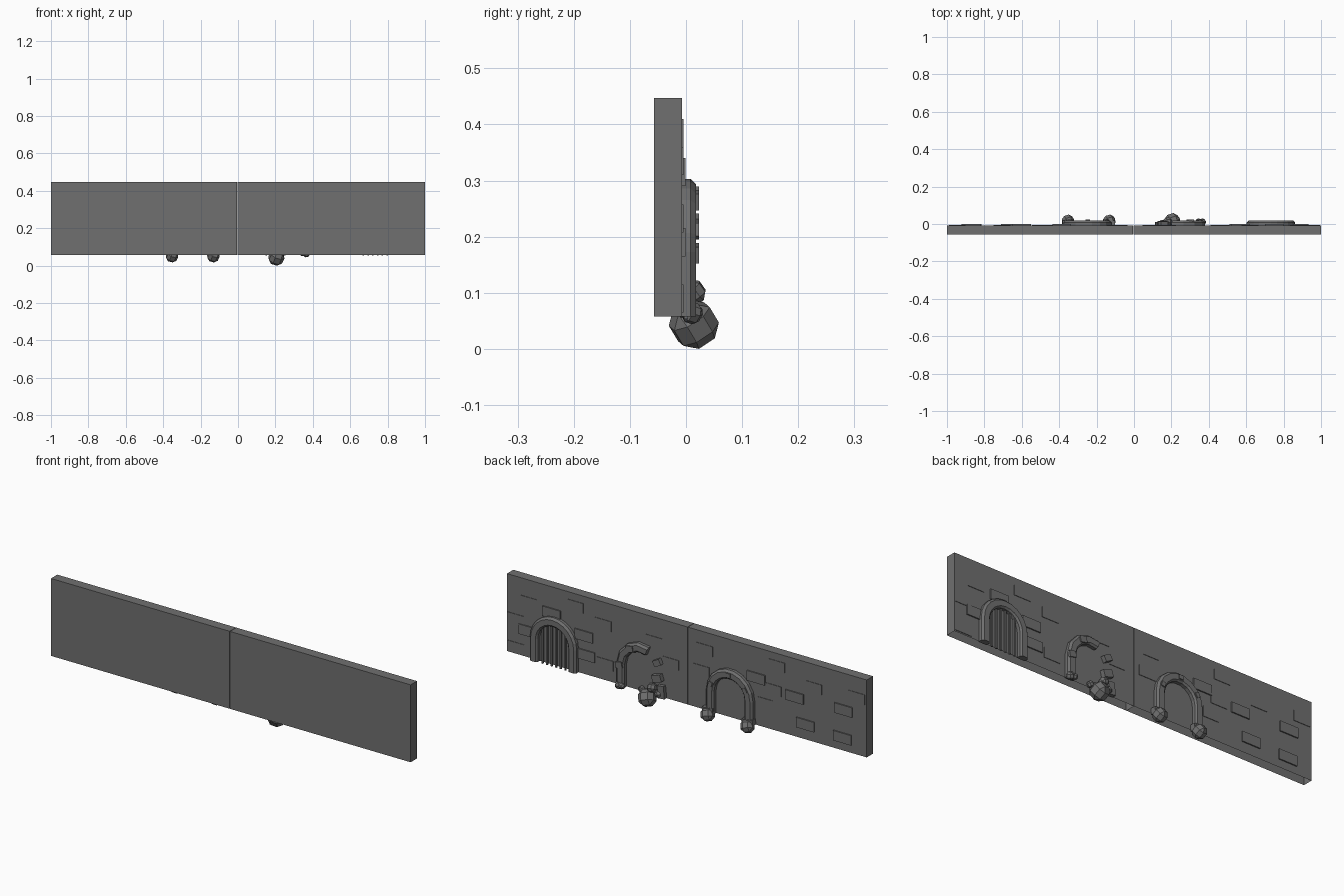
import bpy, bmesh, math, random
from mathutils import Vector, Euler

if "Cube" in bpy.data.objects:
    bpy.data.objects.remove(bpy.data.objects["Cube"])
random.seed(4)

FACE = -0.007   # y of the decorated wall face
BASE = 0.058    # bottom of the wall
SPRING = 0.173  # height where arches begin to curve

stone = bpy.data.materials.new("dark_stone")
stone.diffuse_color = (0.16, 0.16, 0.16, 1)
stone.use_nodes = True
stone.node_tree.nodes["Principled BSDF"].inputs["Base Color"].default_value = stone.diffuse_color


def obj_from(bm, name):
    bmesh.ops.recalc_face_normals(bm, faces=bm.faces)
    me = bpy.data.meshes.new(name)
    bm.to_mesh(me)
    bm.free()
    me.materials.append(stone)
    ob = bpy.data.objects.new(name, me)
    bpy.context.collection.objects.link(ob)
    return ob


def box(name, lo, hi, rot=(0, 0, 0), open_bottom=False):
    lo, hi = Vector(lo), Vector(hi)
    bm = bmesh.new()
    bmesh.ops.create_cube(bm, size=1)
    if open_bottom:
        bm.normal_update()
        bmesh.ops.delete(bm, geom=[f for f in bm.faces if f.normal.z < -0.5], context='FACES')
    bmesh.ops.scale(bm, vec=hi - lo, verts=bm.verts)
    bmesh.ops.rotate(bm, matrix=Euler(rot).to_matrix(), verts=bm.verts)
    bmesh.ops.translate(bm, vec=(lo + hi) / 2, verts=bm.verts)
    return obj_from(bm, name)


def rock(name, pos, r, turn=0.3):
    # chunky boulder: cube with wide chamfers, scaled to half-height r
    bm = bmesh.new()
    bmesh.ops.create_cube(bm, size=2)
    bmesh.ops.bevel(bm, geom=list(bm.edges), offset=0.55, affect='EDGES', segments=1)
    bmesh.ops.rotate(bm, matrix=Euler((0.6, 0.25, turn)).to_matrix(), verts=bm.verts)
    top = max(v.co.z for v in bm.verts)
    bmesh.ops.scale(bm, vec=(r / top,) * 3, verts=bm.verts)
    bmesh.ops.translate(bm, vec=pos, verts=bm.verts)
    return obj_from(bm, name)


def arch(name, cx, a0=0, a1=180, leg0=BASE, leg1=BASE, step=15, inner=0.085):
    # sweep a chamfered section along straight legs and a half circle
    section = [(0.13, FACE - 0.005), (0.13, 0.008), (0.12, 0.018),
               (inner + 0.008, 0.018), (inner, 0.010), (inner, FACE - 0.005)]
    steps = max(1, round((a1 - a0) / step))
    stations = [(a0, leg0)] if leg0 is not None else []
    stations += [(a0 + (a1 - a0) * i / steps, SPRING) for i in range(steps + 1)]
    if leg1 is not None:
        stations.append((a1, leg1))
    bm = bmesh.new()
    rings = []
    for a, z in stations:
        c, s = math.cos(math.radians(a)), math.sin(math.radians(a))
        rings.append([bm.verts.new((cx + c * r, y, z + s * r)) for r, y in section])
    n = len(section)
    for p, q in zip(rings, rings[1:]):
        for i in range(n):
            bm.faces.new((p[i], p[(i + 1) % n], q[(i + 1) % n], q[i]))
    bm.faces.new(rings[0])
    bm.faces.new(rings[-1][::-1])
    return obj_from(bm, name)


# Two hollow wall panels, open underneath
box("wall_left", (-1, -0.057, BASE), (-0.006, FACE, 0.447), open_bottom=True)
box("wall_right", (-0.004, -0.057, BASE), (1, FACE, 0.447), open_bottom=True)

# Raised thick bricks
for x, z in [(0.75, 0.315), (0.571, 0.25), (0.56, 0.155), (0.883, 0.19),
             (-0.387, 0.295), (-0.6, 0.256), (-0.872, 0.263),
             (-0.66, 0.133), (-0.866, 0.122)]:
    box("brick", (x - 0.05, -0.012, z - 0.025), (x + 0.05, -0.001, z + 0.025))

# Thin bricks barely proud of the wall
for x, z in [(0.88, 0.335), (0.95, 0.232), (0.95, 0.09), (0.465, 0.335),
             (0.454, 0.139), (0.18, 0.325), (0.09, 0.24), (-0.437, 0.178),
             (-0.08, 0.25), (-0.705, 0.33), (-0.945, 0.345), (-0.1, 0.36),
             (-0.48, 0.26), (0.62, 0.385), (-0.5, 0.385)]:
    box("thin_brick", (x - 0.045, -0.012, z - 0.025), (x + 0.045, -0.0045, z + 0.025))

# Barred gate
arch("gate_arch", 0.732)
for i in range(6):
    x = 0.67 + i * 0.0255
    h = SPRING + math.sqrt(max(0, 0.09 ** 2 - (x - 0.732) ** 2))
    box("gate_bar", (x - 0.004, -0.004, 0.053), (x + 0.004, 0.004, h))

# Whole arch with boulders at its feet and small stones on its face
arch("whole_arch", -0.248, step=20)
for x in (-0.353, -0.132):
    rock("foot_boulder", (x, 0.016, 0.051), 0.034)
    box("foot_stone", (x - 0.03, -0.01, 0.056), (x + 0.03, 0.02, 0.085), (0, 0.1, 0))
for a in (20, 90, 150):
    c, s = math.cos(math.radians(a)), math.sin(math.radians(a))
    x, z = -0.248 + 0.106 * c, SPRING + 0.106 * s
    box("arch_stone", (x - 0.012, 0.01, z - 0.01), (x + 0.012, 0.023, z + 0.01),
        (0, math.radians(90 - a), 0))

# Broken arch with a gap and fallen rubble
arch("broken_arch", 0.25, 0, 112, BASE, None, step=30)
box("arch_fragment", (0.135, -0.01, 0.215), (0.175, 0.014, 0.245), (0, 0.5, 0))
box("fallen_block", (0.13, -0.01, 0.135), (0.18, 0.016, 0.17), (0, 0.3, 0))
box("fallen_slab", (0.115, -0.01, 0.057), (0.15, 0.012, 0.12), (0, 0.1, 0))
rock("big_boulder", (0.205, 0.014, 0.044), 0.044)
for i, (x, y, z, r) in enumerate([(0.18, 0.012, 0.1, 0.024), (0.15, 0.003, 0.074, 0.02),
                                  (0.245, 0.0, 0.07, 0.017), (0.365, 0.01, 0.064, 0.02),
                                  (0.345, 0.014, 0.066, 0.016)]):
    rock("rubble", (x, y, z), r, i * 0.7)
for x, z in [(0.36, 0.17), (0.3, 0.265)]:
    box("arch_stone", (x - 0.018, 0.01, z - 0.015), (x + 0.018, 0.023, z + 0.015), (0, 0.2, 0))
